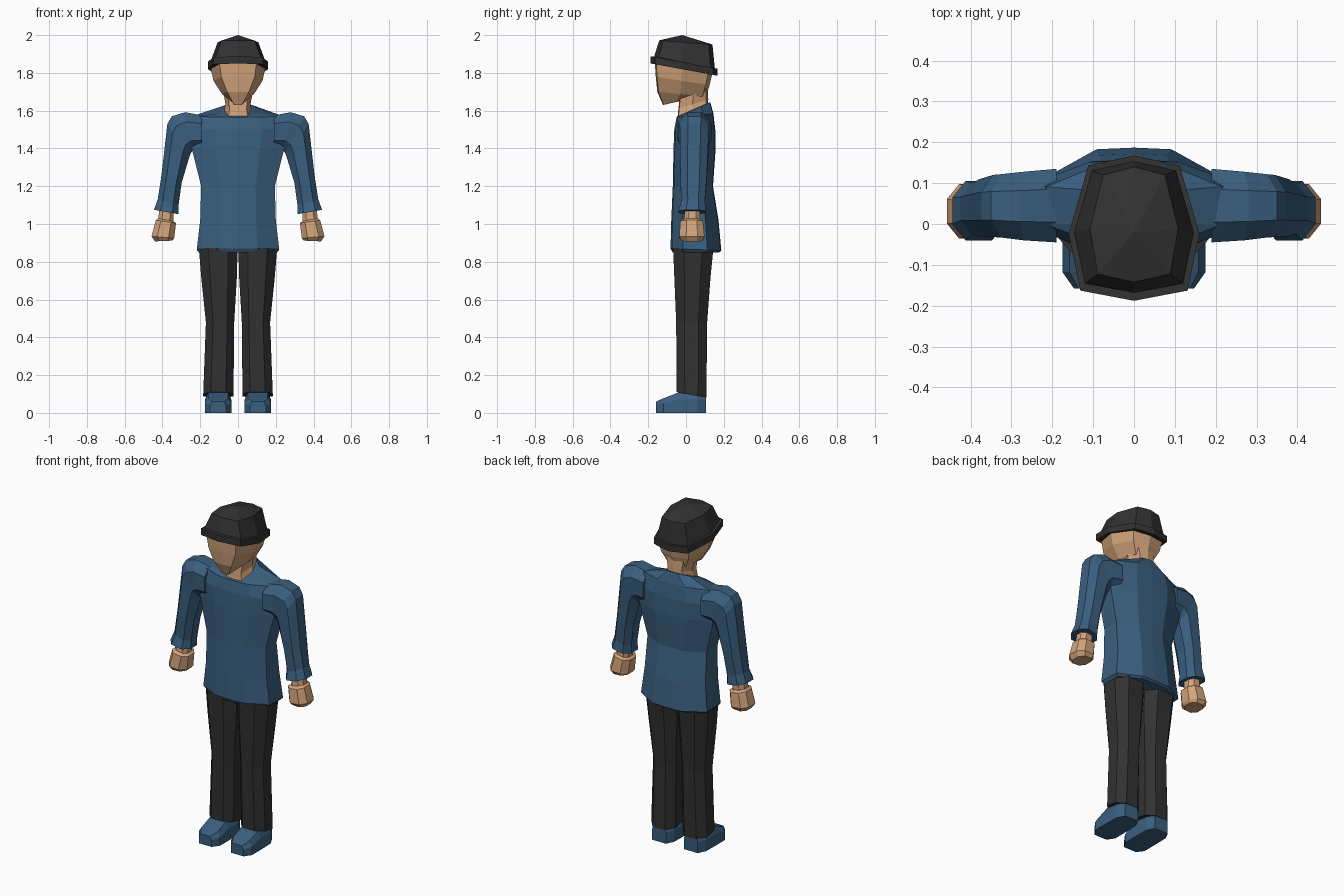
import bpy, bmesh
from mathutils import Vector as V


def material(name, rgb):
    m = bpy.data.materials.new(name)
    m.diffuse_color = (*rgb, 1)
    return m


BLUE = material("blue cloth", (0.042, 0.114, 0.21))
SKIN = material("skin", (0.65, 0.37, 0.20))
BLACK = material("black cloth", (0.031, 0.031, 0.031))

# Unit cross-sections: (sideways, front -1 .. back +1)
HALF_BODY = [(0, -1), (.48, -.94), (1, -.5), (1, .45), (.42, .97), (0, 1)]
HALF_HEAD = [(0, -1), (.82, -.86), (1, -.08), (.70, .86), (0, 1)]
HALF_FACE = [(0, -1), (.68, -.95), (1, -.05), (.70, .86), (0, 1)]


def both(half):
    return half + [(-x, y) for x, y in half[-2:0:-1]]


BODY, HEAD, FACE = both(HALF_BODY), both(HALF_HEAD), both(HALF_FACE)
LIMB = [(-1, -.45), (-.5, -1), (.5, -1), (1, -.45), (1, .45), (.5, 1), (-.5, 1), (-1, .45)]
SHOE = [(-1, -1), (1, -1), (1, .3), (.75, 1), (-.75, 1), (-1, .3)]


def ring(plan, c, u, v):
    return [V(c) + V(u) * a + V(v) * b for a, b in plan]


def level(plan, w, y0, y1, z0, z1):
    """Ring around x = 0, tilted from front height z0 to back height z1."""
    return ring(plan, (0, (y0 + y1) / 2, (z0 + z1) / 2), (w, 0, 0),
                (0, (y1 - y0) / 2, (z1 - z0) / 2))


def across(xo, zo, xi, zi, y0, y1, tilt=0):
    """Limb ring between an outer and an inner point seen from the front."""
    return ring(LIMB, ((xo + xi) / 2, (y0 + y1) / 2, (zo + zi) / 2),
                ((xo - xi) / 2, 0, (zo - zi) / 2), (0, (y1 - y0) / 2, tilt))


def loft(name, rings, mat, mirror=False, apex=None):
    bm = bmesh.new()
    rows = [[bm.verts.new(p) for p in r] for r in rings]
    n = len(rows[0])
    for a, b in zip(rows, rows[1:]):
        for i in range(n):
            j = (i + 1) % n
            bm.faces.new((a[i], a[j], b[j], b[i]))
    bm.faces.new(rows[0])
    if apex:
        tip = bm.verts.new(apex)
        for i in range(n):
            bm.faces.new((rows[-1][i], rows[-1][(i + 1) % n], tip))
    else:
        bm.faces.new(rows[-1])
    bmesh.ops.recalc_face_normals(bm, faces=bm.faces[:])
    me = bpy.data.meshes.new(name)
    bm.to_mesh(me)
    bm.free()
    me.materials.append(mat)
    ob = bpy.data.objects.new(name, me)
    bpy.context.collection.objects.link(ob)
    if mirror:
        ob.modifiers.new("mirror", 'MIRROR')
    return ob


# Shirt body, hem to tilted collar
loft("shirt", [level(BODY, *r) for r in (
    (.205, -.07, .175, .85, .85),
    (.218, -.082, .187, .87, .86),
    (.20, -.078, .172, 1.02, 1.02),
    (.195, -.07, .143, 1.20, 1.20),
    (.245, -.066, .157, 1.40, 1.40),
    (.26, -.062, .155, 1.50, 1.50),
    (.215, -.05, .145, 1.565, 1.585),
    (.082, -.045, .128, 1.57, 1.645))], BLUE)

# Sleeves, shoulder to cuff
loft("sleeves", [across(*r) for r in (
    (.19, 1.575, .19, 1.40, -.045, .135),
    (.28, 1.592, .24, 1.39, -.04, .128),
    (.35, 1.57, .252, 1.37, -.033, .122),
    (.374, 1.53, .262, 1.34, -.032, .12),
    (.405, 1.26, .298, 1.22, -.03, .11),
    (.425, 1.13, .315, 1.10, -.025, .10),
    (.445, 1.075, .315, 1.052, -.04, .105))], BLUE, True)

# Wrists and fists
loft("hands", [across(*r) for r in (
    (.415, 1.09, .34, 1.08, -.005, .075),
    (.422, 1.03, .342, 1.015, -.01, .075),
    (.435, 1.02, .328, 1.005, -.03, .09),
    (.458, .935, .338, .925, -.036, .098),
    (.44, .908, .348, .912, -.02, .085))], SKIN, True)

# Trouser legs
loft("trousers", [across(*r) for r in (
    (.207, .87, .002, .87, -.068, .145),
    (.195, .72, .006, .72, -.062, .13),
    (.17, .48, .02, .48, -.052, .112),
    (.184, .095, .024, .095, -.05, .108, -.015))], BLACK, True)

# Shoes, toe to heel: y, half width, height
loft("shoes", [ring(SHOE, (.105, y, h / 2), (w, 0, 0), (0, 0, h / 2)) for y, w, h in (
    (-.158, .042, .06), (-.118, .07, .078), (-.04, .07, .108), (.06, .068, .108),
    (.105, .045, .10))], BLUE, True)

# Neck
loft("neck", [level(FACE, *r) for r in (
    (.078, -.046, .115, 1.55, 1.60),
    (.066, -.04, .118, 1.61, 1.66),
    (.08, -.03, .115, 1.70, 1.72))], SKIN)

# Head, chin to under the cap
loft("head", [level(FACE, *r) for r in (
    (.03, -.122, .02, 1.63, 1.662),
    (.085, -.152, .105, 1.70, 1.675),
    (.13, -.16, .125, 1.78, 1.735),
    (.147, -.166, .14, 1.87, 1.80))], SKIN)

# Cap: rim band, crown, shallow peak
loft("cap", [level(HEAD, *r) for r in (
    (.15, -.175, .155, 1.852, 1.787),
    (.16, -.188, .168, 1.85, 1.785),
    (.16, -.188, .168, 1.888, 1.822),
    (.146, -.168, .153, 1.888, 1.822),
    (.108, -.142, .14, 1.972, 1.95))], BLACK, apex=(0, -.02, 2.0))
